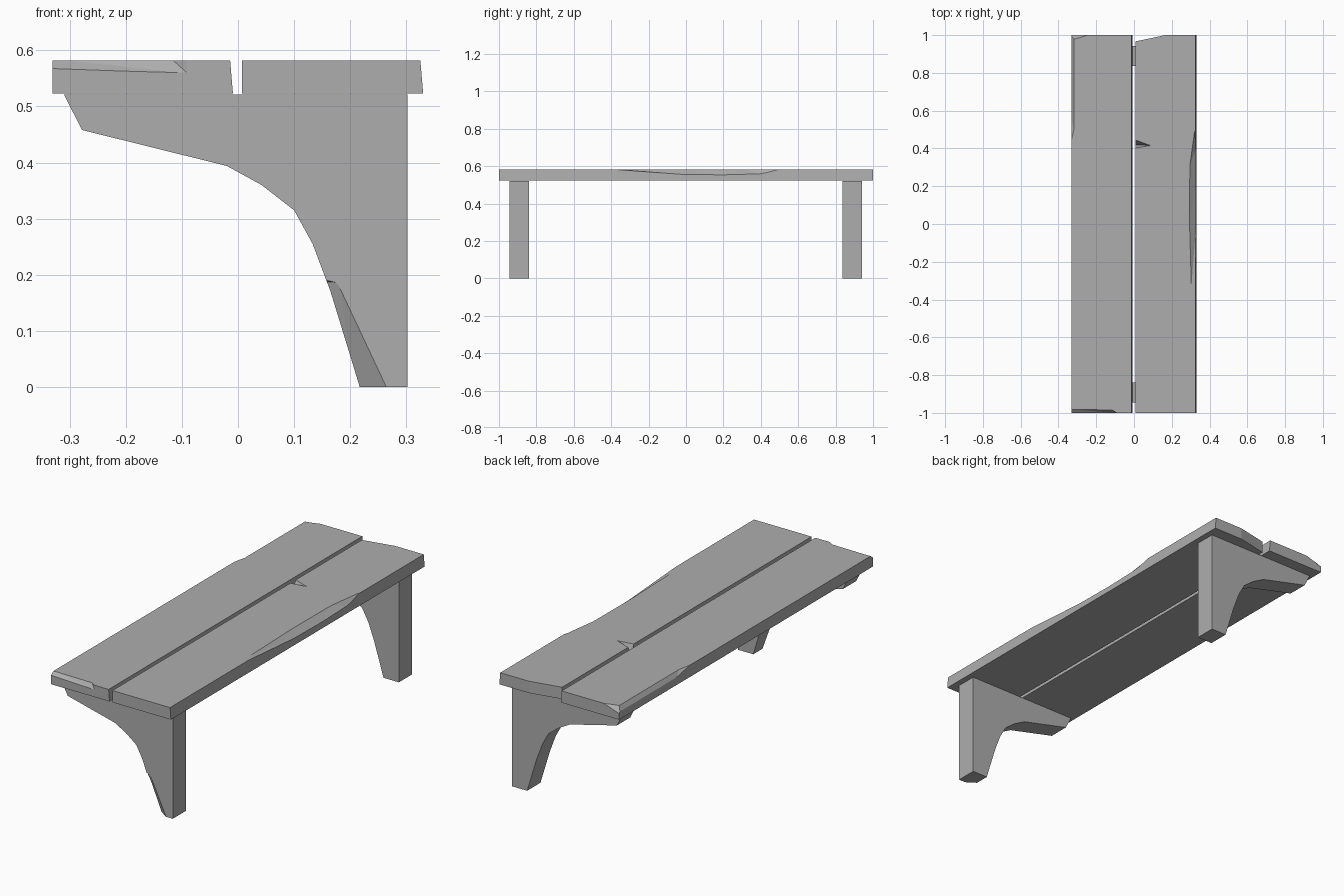
import bpy, bmesh

cube = bpy.data.objects.get("Cube")
if cube:
    bpy.data.objects.remove(cube, do_unlink=True)

stone = bpy.data.materials.new("worn_grey")
stone.use_nodes = True
GREY = (0.42, 0.42, 0.42, 1)
stone.diffuse_color = GREY
stone.node_tree.nodes["Principled BSDF"].inputs["Base Color"].default_value = GREY


def add_object(name, bm):
    bmesh.ops.recalc_face_normals(bm, faces=bm.faces)
    mesh = bpy.data.meshes.new(name)
    bm.to_mesh(mesh)
    bm.free()
    obj = bpy.data.objects.new(name, mesh)
    obj.data.materials.append(stone)
    bpy.context.collection.objects.link(obj)
    return obj


def extrude_profile(name, profile, y0, y1):
    """Extrude an (x, z) outline along y."""
    bm = bmesh.new()
    face = bm.faces.new([bm.verts.new((x, y0, z)) for x, z in profile])
    ext = bmesh.ops.extrude_face_region(bm, geom=[face])["geom"]
    verts = [g for g in ext if isinstance(g, bmesh.types.BMVert)]
    bmesh.ops.translate(bm, verts=verts, vec=(0, y1 - y0, 0))
    return add_object(name, bm)


def chip(obj, points):
    """Knock a convex chip out of a part."""
    bm = bmesh.new()
    for p in points:
        bm.verts.new(p)
    bmesh.ops.convex_hull(bm, input=bm.verts)
    cutter = add_object("chip_cutter", bm)
    cutter.hide_render = True
    mod = obj.modifiers.new("chip", "BOOLEAN")
    mod.object = cutter
    mod.operation = "DIFFERENCE"
    mod.solver = "EXACT"
    bpy.context.view_layer.objects.active = obj
    bpy.ops.object.modifier_apply(modifier=mod.name)
    bpy.data.objects.remove(cutter, do_unlink=True)


BOT, TOP = 0.523, 0.582
OVER = TOP + 0.004

# Seat planks
left = extrude_profile("plank_right", [(-0.331, BOT), (-0.009, BOT),
                                       (-0.014, TOP), (-0.331, TOP)], -1, 1)
right = extrude_profile("plank_left", [(0.007, BOT), (0.33, BOT),
                                       (0.325, TOP), (0.007, TOP)], -1, 1)

# Front corner chip
chip(left, [(-0.34, -1.001, 0.567), (-0.2, -1.001, 0.562), (-0.09, -1.001, 0.559),
            (-0.12, -0.982, OVER), (-0.34, -0.978, OVER),
            (-0.34, -1.001, OVER), (-0.09, -1.001, OVER)])
# Worn outer edge towards the back, and its corner
chip(left, [(-0.332, 0.42, OVER), (-0.314, 0.5, OVER), (-0.314, 1.01, OVER),
            (-0.332, 0.55, 0.56), (-0.332, 1.01, 0.56),
            (-0.34, 1.01, OVER), (-0.34, 0.5, OVER)])
chip(left, [(-0.34, 0.97, OVER), (-0.28, 0.985, OVER), (-0.23, 1.001, OVER),
            (-0.34, 1.001, 0.55), (-0.34, 1.01, OVER)])
# Long dent in the outer edge
chip(right, [(0.327, -0.44, OVER), (0.3, -0.38, OVER), (0.289, 0, OVER),
             (0.291, 0.3, OVER), (0.32, 0.51, OVER), (0.34, 0.51, OVER),
             (0.34, -0.44, OVER), (0.329, 0, 0.554), (0.329, 0.2, 0.552),
             (0.329, 0.4, 0.557), (0.34, 0.2, 0.552)])
# Broken inner back corner
chip(right, [(x, y, z) for z in (BOT - 0.01, OVER)
             for x, y in ((0, 0.965), (0.03, 0.988), (0.17, 1.001), (0, 1.01))])
# Split in the inner edge
chip(right, [(0, 0.45, OVER), (0, 0.4, OVER), (0.095, 0.415, OVER),
             (0.02, 0.425, OVER), (0, 0.42, BOT + 0.01)])

# Leg brackets
BRACKET = [(-0.31, 0.521), (-0.278, 0.458), (-0.02, 0.394), (0.042, 0.36),
           (0.1, 0.315), (0.133, 0.255), (0.165, 0.17), (0.217, 0),
           (0.302, 0), (0.302, 0.521)]
front_leg = extrude_profile("front_leg", BRACKET, -0.945, -0.84)
extrude_profile("back_leg", BRACKET, 0.837, 0.942)

# Chipped foot
chip(front_leg, [(x, -0.947, z) for x, z in (
    (0.12, 0.2), (0.18, 0.186), (0.22, 0.052), (0.248, 0.04), (0.272, -0.01), (0.15, -0.01))]
    + [(0.21, -0.905, -0.01), (0.17, -0.915, 0.1), (0.13, -0.93, 0.19)])
